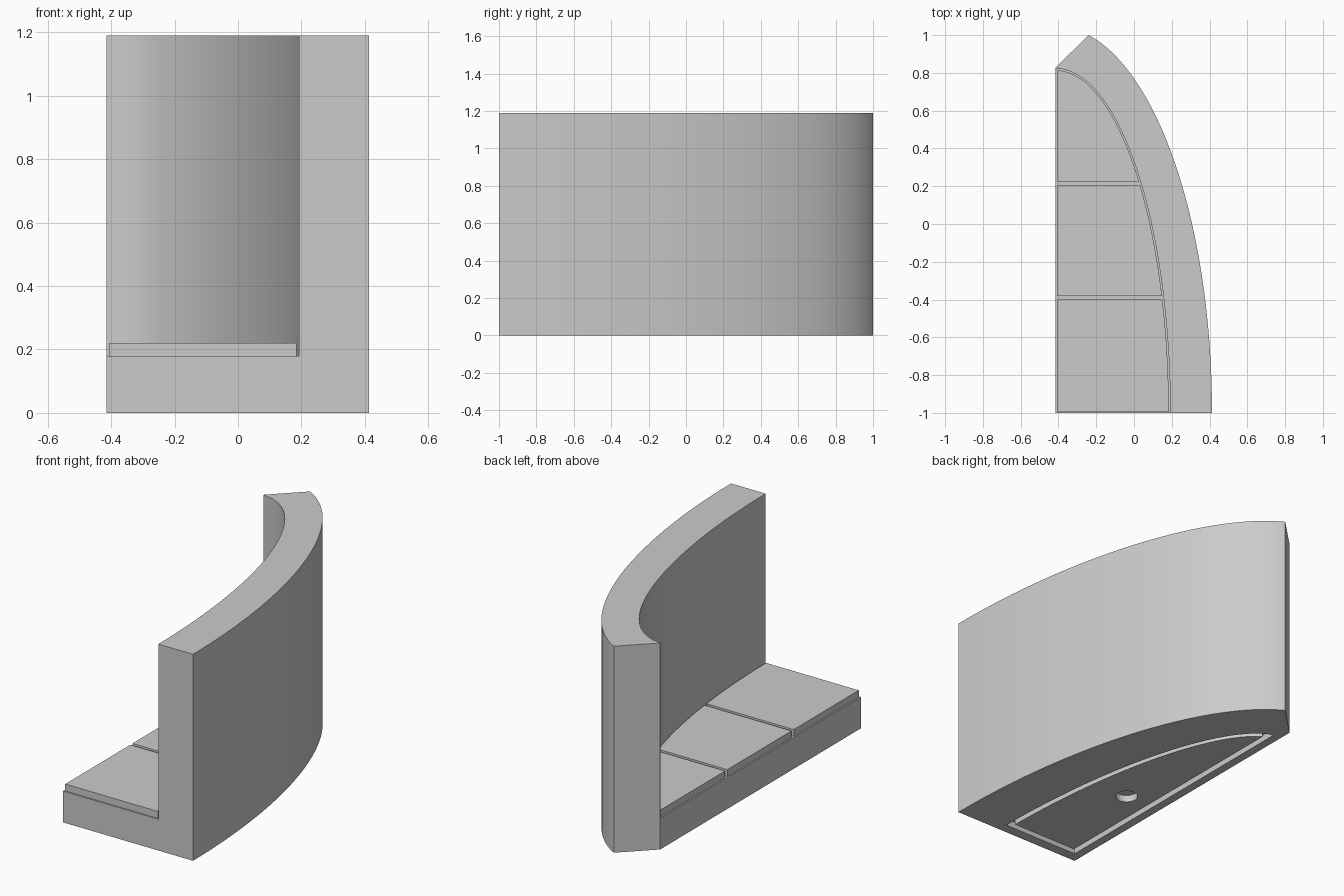
import bpy, bmesh
from math import sin, cos, asin, acos, pi, radians

old = bpy.data.objects.get("Cube")
if old:
    bpy.data.objects.remove(old)

CX, CY = -0.415, -1.0        # shared centre of all the curves
FLOOR, TOP = 0.18, 1.19

grey = bpy.data.materials.new("plain grey")
grey.use_nodes = True
grey.diffuse_color = (0.6, 0.6, 0.6, 1)
grey.node_tree.nodes["Principled BSDF"].inputs["Base Color"].default_value = (0.6, 0.6, 0.6, 1)


def arc(a, b, t0, t1, n=48):
    """Points on an ellipse about the shared centre."""
    ts = [t0 + (t1 - t0) * i / n for i in range(n + 1)]
    return [(CX + a * cos(t), CY + b * sin(t)) for t in ts]


def finish(name, bm):
    bmesh.ops.recalc_face_normals(bm, faces=bm.faces)
    mesh = bpy.data.meshes.new(name)
    bm.to_mesh(mesh)
    bm.free()
    mesh.materials.append(grey)
    obj = bpy.data.objects.new(name, mesh)
    bpy.context.collection.objects.link(obj)
    return obj


def prism(name, outline, z0, z1, hole=None):
    """Extrude an outline; with a hole of equal point count, make a ring."""
    bm = bmesh.new()
    if hole:
        rings = [[bm.verts.new((x, y, z0)) for x, y in pts] for pts in (outline, hole)]
        n = len(outline)
        faces = [bm.faces.new((rings[0][i], rings[0][(i + 1) % n],
                               rings[1][(i + 1) % n], rings[1][i])) for i in range(n)]
    else:
        faces = [bm.faces.new([bm.verts.new((x, y, z0)) for x, y in outline])]
    grown = bmesh.ops.extrude_face_region(bm, geom=faces)["geom"]
    moved = [v for v in grown if isinstance(v, bmesh.types.BMVert)]
    bmesh.ops.translate(bm, verts=moved, vec=(0, 0, z1 - z0))
    return finish(name, bm)


def activate(obj):
    bpy.ops.object.select_all(action='DESELECT')
    obj.select_set(True)
    bpy.context.view_layer.objects.active = obj


def cut(obj, cutter):
    mod = obj.modifiers.new("cut", 'BOOLEAN')
    mod.operation, mod.solver, mod.object = 'DIFFERENCE', 'EXACT', cutter
    activate(obj)
    bpy.ops.object.modifier_apply(modifier=mod.name)
    bpy.data.objects.remove(cutter)


def smooth(obj):
    activate(obj)
    bpy.ops.object.shade_smooth_by_angle(angle=radians(25))


# Curved wall and floor in one solid
outer = arc(0.828, 2.046, 0, acos(0.175 / 0.828), 64)
body = prism("wall_and_floor", [(CX, CY)] + outer + [(CX, 0.828)], 0, TOP)

# Open space above the floor
room = [(-0.6, -1.2), (0.192, -1.2)] + arc(0.607, 1.823, 0, pi / 2, 64) + [(-0.6, 0.823)]
cut(body, prism("room_cutter", room, FLOOR, TOP + 0.2))


# Groove around the underside
def inset_outline(gap, a, b):
    x, y = gap, gap + 0.01
    pts = arc(a, b, asin(y / b), acos(x / a))
    return [(CX + x, CY + y)] + pts


cut(body, prism("groove_cutter", inset_outline(0.05, 0.537, 1.76), -0.1, 0.04,
                hole=inset_outline(0.085, 0.505, 1.725)))

# Round socket under the floor
socket = [(-0.18 + 0.06 * cos(2 * pi * i / 32), -0.277 + 0.06 * sin(2 * pi * i / 32))
          for i in range(32)]
cut(body, prism("socket_cutter", socket, -0.1, 0.04))
smooth(body)

# Three floor slabs with gaps between them
A, B, LEFT = 0.599, 1.814, 0.008
spans = [("front_slab", -0.992, -0.4), ("middle_slab", -0.38, 0.205), ("back_slab", 0.225, None)]
for name, y0, y1 in spans:
    end = acos(LEFT / A) if y1 is None else asin((y1 - CY) / B)
    edge = arc(A, B, asin((y0 - CY) / B), end, 24)
    outline = [(CX + LEFT, y0)] + edge
    if y1 is not None:
        outline.append((CX + LEFT, y1))
    smooth(prism(name, outline, FLOOR, 0.22))
